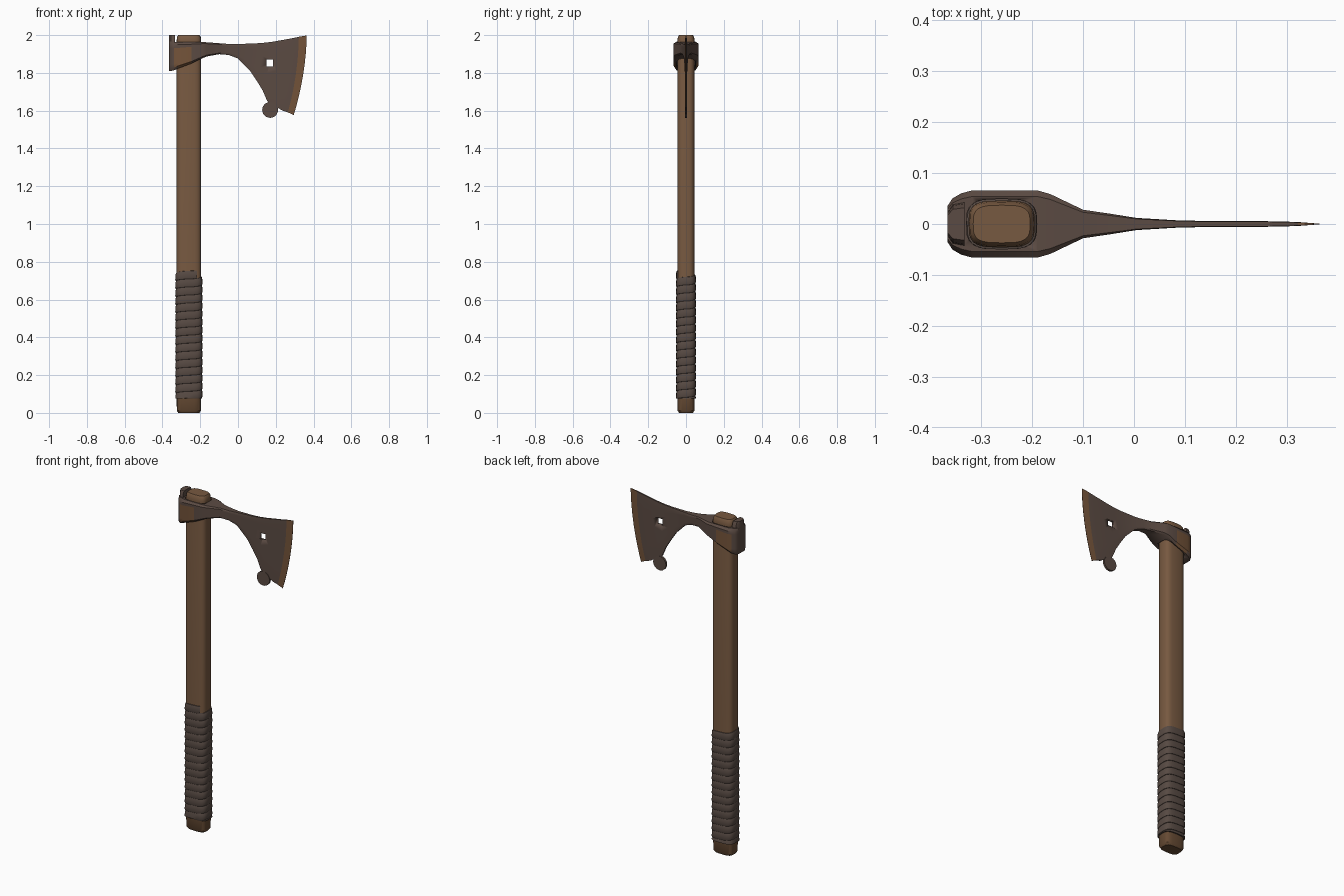
import bpy, bmesh, math

if "Cube" in bpy.data.objects:
    bpy.data.objects.remove(bpy.data.objects["Cube"])


def material(name, rgb):
    m = bpy.data.materials.new(name)
    m.diffuse_color = (*rgb, 1)
    m.use_nodes = True
    m.node_tree.nodes["Principled BSDF"].inputs["Base Color"].default_value = m.diffuse_color
    return m


WOOD = material("wood", (0.185, 0.1, 0.052))
DARK_WOOD = material("dark wood", (0.13, 0.068, 0.033))
IRON = material("dark iron", (0.105, 0.07, 0.056))
RUST = material("rusty iron", (0.175, 0.088, 0.042))
LEATHER = material("leather", (0.095, 0.068, 0.056))
CX = -0.26


def finish(bm, name, mats, angle=35):
    bmesh.ops.recalc_face_normals(bm, faces=bm.faces)
    me = bpy.data.meshes.new(name)
    bm.to_mesh(me)
    bm.free()
    ob = bpy.data.objects.new(name, me)
    bpy.context.collection.objects.link(ob)
    for m in mats:
        me.materials.append(m)
    bpy.ops.object.select_all(action='DESELECT')
    bpy.context.view_layer.objects.active = ob
    ob.select_set(True)
    bpy.ops.object.shade_smooth_by_angle(angle=math.radians(angle))
    return ob


def loft(rings):
    """Closed rings of points joined into a capped solid."""
    bm = bmesh.new()
    rs = [[bm.verts.new(p) for p in r] for r in rings]
    n = len(rs[0])
    for a, b in zip(rs, rs[1:]):
        for i in range(n):
            j = (i + 1) % n
            bm.faces.new((a[i], a[j], b[j], b[i]))
    bm.faces.new(rs[0])
    bm.faces.new(rs[-1])
    return bm


def grip_point(a, rx, ry, z):
    """Point on the rounded-rectangle section of the shaft."""
    c, s, e = math.cos(a), math.sin(a), 0.58
    return (CX + rx * math.copysign(abs(c) ** e, c), ry * math.copysign(abs(s) ** e, s), z)


def section(rx, ry, z, n=24):
    return [grip_point(2 * math.pi * i / n, rx, ry, z) for i in range(n)]


# shaft, with a darker butt end below the wrap
bm = loft([section(rx, ry, z) for rx, ry, z in (
    (0.056, 0.037, 0), (0.064, 0.045, 0.012), (0.065, 0.046, 0.09),
    (0.065, 0.046, 1.97), (0.063, 0.043, 1.99), (0.056, 0.037, 2.0))])
for f in bm.faces:
    f.material_index = int(f.calc_center_median().z < 0.09)
finish(bm, "shaft", [WOOD, DARK_WOOD])

# leather sleeve below the spiral
finish(loft([section(0.067, 0.048, 0.075), section(0.067, 0.048, 0.715)]), "wrap_sleeve", [LEATHER])

# spiral leather wrap, ending on the front face
PITCH, END, STEPS = 0.0425, math.radians(-65), 24
rings = []
for k in range(16 * STEPS + 1):
    a = END - 2 * math.pi * (16 - k / STEPS)
    zc = 0.733 + PITCH * (a - END) / (2 * math.pi)
    ring = []
    for off, dz in ((0, -0.022), (0.005, -0.021), (0.0075, -0.014), (0.006, 0.012), (0.003, 0.021), (0, 0.022)):
        ring.append(grip_point(a, 0.065 + off, 0.046 + off, max(0.075 + 0.0004 * dz, zc + dz)))
    rings.append(ring)
finish(loft(rings), "grip_wrap", [LEATHER])

# axe head: stations of top x, top z, bottom x, bottom z, half thickness, bow
stations = [
    (-0.366, 1.965, -0.366, 1.81, 0.036, 0),
    (-0.357, 1.965, -0.357, 1.81, 0.050, 0),
    (-0.340, 1.965, -0.340, 1.813, 0.060, 0),
    (-0.318, 1.963, -0.318, 1.823, 0.066, 0),
    (-0.245, 1.963, -0.245, 1.85, 0.066, 0),
    (-0.190, 1.963, -0.190, 1.877, 0.066, 0),
    (-0.165, 1.962, -0.165, 1.887, 0.059, 0),
    (-0.100, 1.957, -0.100, 1.899, 0.028, 0),
    (-0.045, 1.953, -0.050, 1.895, 0.020, 0),
    (0.005, 1.953, 0.000, 1.876, 0.012, 0),
    (0.090, 1.956, 0.063, 1.812, 0.007, 0),
    (0.145, 1.960, 0.100, 1.757, 0.006, 0),
    (0.190, 1.966, 0.130, 1.708, 0.006, 0.003),
    (0.240, 1.975, 0.155, 1.650, 0.006, 0.006),
    (0.285, 1.983, 0.232, 1.602, 0.005, 0.01),
    (0.322, 1.991, 0.264, 1.591, 0.004, 0.013),
    (0.364, 1.998, 0.295, 1.577, 0.0008, 0.015),
]
rows = [0, 0.1, 0.22, 0.35, 0.5, 0.65, 0.78, 0.9, 1]
rings = []
for tx, tz, bx, bz, h, bow in stations:
    side = []
    for t in rows:
        x = tx + (bx - tx) * t + bow * 4 * t * (1 - t)
        edge = 0.82 if t in (0, 1) else 1
        side.append((x, h * edge, tz + (bz - tz) * t))
    rings.append(side + [(x, -y, z) for x, y, z in reversed(side)])
bm = loft(rings)
# rust on the cutting bevel and on the socket cheeks
edge_verts = 2 * len(rows)
bm.verts.index_update()
first_bevel = (len(stations) - 2) * edge_verts
for f in bm.faces:
    c = f.calc_center_median()
    bevel = all(v.index >= first_bevel for v in f.verts)
    cheek = -0.345 < c.x < -0.25 and 1.835 < c.z < 1.93 and abs(c.y) > 0.04
    f.material_index = int(bevel or cheek)
head = finish(bm, "axe_head", [IRON, RUST])


def cut(target, cutter):
    cutter.hide_render = True
    mod = target.modifiers.new("cut", 'BOOLEAN')
    mod.operation = 'DIFFERENCE'
    mod.solver = 'EXACT'
    mod.object = cutter
    bpy.context.view_layer.objects.active = target
    # keep this ahead of the smoothing modifier
    bpy.ops.object.modifier_move_to_index(modifier=mod.name, index=0)
    bpy.ops.object.modifier_apply(modifier=mod.name)
    bpy.data.objects.remove(cutter)


# eye for the shaft and the small square hole in the blade
cut(head, finish(loft([section(0.069, 0.049, 1.7), section(0.069, 0.049, 2.1)]), "eye_cutter", [IRON]))
s = 0.018
square = [(-s, -s), (s, -s), (s, s), (-s, s)]
cut(head, finish(loft([[(0.168 + u, y, 1.853 + v) for u, v in square] for y in (-0.1, 0.1)]),
                 "hole_cutter", [IRON]))

# round lobe at the heel of the beard
finish(loft([[(0.17 + 0.042 * math.cos(i * math.pi / 12), y, 1.604 + 0.042 * math.sin(i * math.pi / 12))
              for i in range(24)] for y in (-0.0062, 0.0062)]), "beard_lobe", [IRON])

# raised lug at the back of the socket
lug = [(-0.366, 0.022), (-0.356, 0.036), (-0.333, 0.040)]
lug = lug + [(x, -y) for x, y in reversed(lug)]
finish(loft([[(x + dx, y * k, z) for x, y in lug] for z, k, dx in (
    (1.95, 1.1, 0), (1.985, 1, 0), (2.0, 0.8, 0))]), "back_lug", [IRON])
